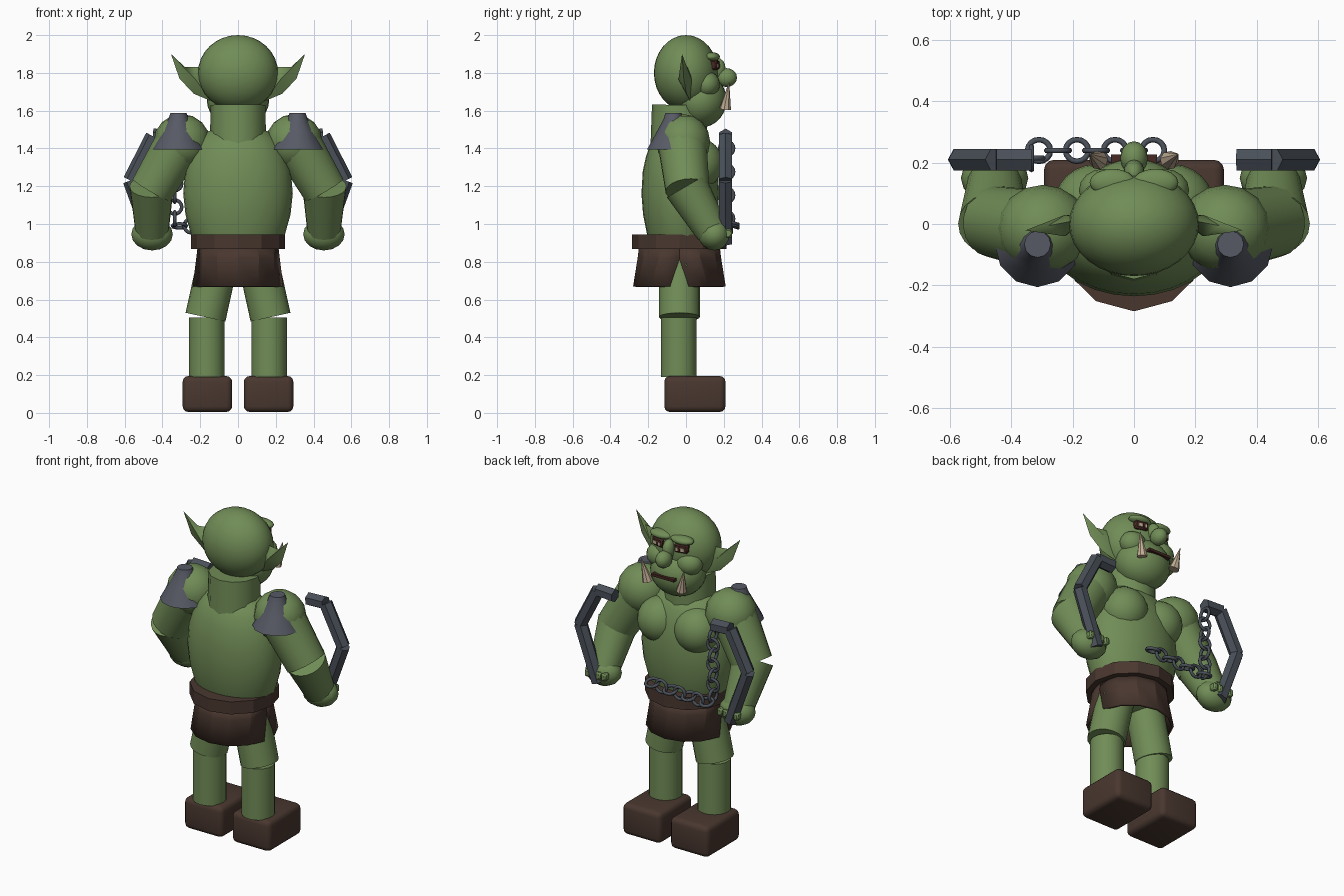
import bpy, bmesh, math
from mathutils import Vector, Matrix

if "Cube" in bpy.data.objects:
    bpy.data.objects.remove(bpy.data.objects["Cube"])


def mat(name, rgb):
    m = bpy.data.materials.new(name)
    m.diffuse_color = (*rgb, 1)
    m.use_nodes = True
    m.node_tree.nodes["Principled BSDF"].inputs["Base Color"].default_value = m.diffuse_color
    return m


GREEN = mat("green_skin", (0.165, 0.265, 0.095))
BROWN = mat("brown_leather", (0.066, 0.038, 0.028))
STEEL = mat("dark_steel", (0.068, 0.08, 0.1))
PLATE = mat("grey_plate", (0.095, 0.102, 0.13))
IVORY = mat("ivory", (0.55, 0.43, 0.3))
SOCKET = mat("dark_red_brown", (0.06, 0.02, 0.016))


def make(name, bm, m, smooth=40):
    bmesh.ops.recalc_face_normals(bm, faces=bm.faces)
    me = bpy.data.meshes.new(name)
    bm.to_mesh(me)
    bm.free()
    ob = bpy.data.objects.new(name, me)
    bpy.context.collection.objects.link(ob)
    me.materials.append(m)
    if smooth:
        bpy.ops.object.select_all(action='DESELECT')
        ob.select_set(True)
        bpy.context.view_layer.objects.active = ob
        bpy.ops.object.shade_smooth_by_angle(angle=math.radians(smooth))
    return ob


def ball(name, c, r, m, seg=24):
    bm = bmesh.new()
    bmesh.ops.create_uvsphere(bm, u_segments=seg, v_segments=seg // 2, radius=1)
    bmesh.ops.transform(bm, verts=bm.verts,
                        matrix=Matrix.Translation(c) @ Matrix.Diagonal((*r, 1)))
    return make(name, bm, m, 60)


def rod(name, a, b, r1, r2, m, seg=20, smooth=40):
    a, b = Vector(a), Vector(b)
    d = b - a
    bm = bmesh.new()
    bmesh.ops.create_cone(bm, cap_ends=True, segments=seg, radius1=r1, radius2=r2, depth=d.length)
    bmesh.ops.transform(bm, verts=bm.verts, matrix=Matrix.Translation((a + b) / 2)
                        @ d.to_track_quat('Z', 'Y').to_matrix().to_4x4())
    return make(name, bm, m, smooth)


def box(name, c, size, m, bevel=0.0, seg=3, rot=None):
    bm = bmesh.new()
    bmesh.ops.create_cube(bm, size=1)
    bmesh.ops.scale(bm, verts=bm.verts, vec=size)
    if bevel:
        bmesh.ops.bevel(bm, geom=bm.edges[:], offset=bevel, segments=seg, profile=0.5, affect='EDGES')
    bmesh.ops.transform(bm, verts=bm.verts,
                        matrix=Matrix.Translation(c) @ (rot or Matrix.Identity(4)))
    return make(name, bm, m, 40 if bevel else 0)


def lathe(name, profile, c, sy, m, seg=28, smooth=40):
    """Closed stack of elliptical rings; profile is (radius, height)."""
    bm = bmesh.new()
    rings = [[bm.verts.new((c[0] + r * math.cos(2 * math.pi * i / seg),
                            c[1] + sy * r * math.sin(2 * math.pi * i / seg), z))
              for i in range(seg)] for r, z in profile]
    for p, q in zip(rings, rings[1:]):
        for i in range(seg):
            j = (i + 1) % seg
            bm.faces.new((p[i], p[j], q[j], q[i]))
    bm.faces.new(rings[0])
    bm.faces.new(rings[-1])
    return make(name, bm, m, smooth)


def link(name, c, normal, m):
    """One chain ring."""
    n, k, R, r = 16, 6, 0.037, 0.0095
    q = Vector(normal).to_track_quat('Z', 'Y')
    bm = bmesh.new()
    g = []
    for i in range(n):
        t = 2 * math.pi * i / n
        g.append([bm.verts.new(Vector(c) + q @ Vector((
            (R + r * math.cos(2 * math.pi * j / k)) * math.cos(t),
            (R + r * math.cos(2 * math.pi * j / k)) * math.sin(t),
            r * math.sin(2 * math.pi * j / k)))) for j in range(k)])
    for i in range(n):
        for j in range(k):
            a, b = (i + 1) % n, (j + 1) % k
            bm.faces.new((g[i][j], g[a][j], g[a][b], g[i][b]))
    return make(name, bm, m, 80)


# Torso, neck and head
lathe("torso", [(.22, .88), (.25, .95), (.278, 1.05), (.29, 1.16), (.28, 1.28), (.255, 1.36),
                (.22, 1.43), (.16, 1.49), (.06, 1.52)], (0, -.03), .71, GREEN)
rod("neck", (0, -.04, 1.36), (0, -.035, 1.63), .15, .145, GREEN, 12)
ball("cranium", (0, 0, 1.8), (.212, .17, .2), GREEN, 32)
ball("jaw", (0, .075, 1.655), (.165, .14, .145), GREEN, 28)
ball("nose", (0, .215, 1.775), (.045, .055, .05), GREEN, 16)
ball("nose_bridge", (0, .165, 1.82), (.035, .045, .06), GREEN, 16)
box("mouth", (0, .212, 1.665), (.15, .03, .016), SOCKET)

# Belt and two skirt panels with side slits
rod("belt", (0, -.035, .868), (0, -.035, .945), .25, .25, BROWN, 12, 25)
for label, base in (("front", 90), ("back", 270)):
    bm = bmesh.new()
    rows = []
    for z, r, gap in ((.87, .215, 0), (.82, .221, 0), (.67, .245, 12)):
        rows.append([])
        for i in range(7):
            t = math.radians(base + (i - 3) / 3 * (90 - gap))
            rows[-1].append(bm.verts.new((r * math.cos(t), -.035 + r * math.sin(t), z)))
    for p, q in zip(rows, rows[1:]):
        for i in range(6):
            bm.faces.new((p[i], p[i + 1], q[i + 1], q[i]))
    skirt = make("skirt_" + label, bm, BROWN, 25)
    sol = skirt.modifiers.new("thickness", 'SOLIDIFY')
    sol.thickness = .015
ball("hips", (0, -.035, .85), (.2, .18, .1), GREEN, 20)

for s, side in ((-1, "left"), (1, "right")):
    # Legs
    rod("thigh_" + side, (s * .172, -.035, .507), (s * .09, -.035, .88), .108, .108, GREEN)
    rod("calf_" + side, (s * .165, -.038, .19), (s * .165, -.038, .505), .094, .094, GREEN)
    box("shoe_" + side, (s * .162, .047, .1), (.262, .324, .19), BROWN, .03)

    # Chest and arms
    ball("chest_" + side, (s * .125, .065, 1.32), (.135, .13, .135), GREEN)
    ball("shoulder_" + side, (s * .297, -.015, 1.435), (.15, .143, .147), GREEN, 16)
    rod("upper_arm_" + side, (s * .31, -.02, 1.43), (s * .457, .008, 1.18), .13, .117, GREEN)
    rod("forearm_" + side, (s * .457, 0, 1.2), (s * .455, .14, .96), .117, .088, GREEN)
    ball("hand_" + side, (s * .455, .15, .945), (.11, .085, .085), GREEN, 16)
    for i in range(4):
        box("finger_" + side, (s * (.395 + i * .037), .222, .95), (.033, .045, .045), GREEN, .008, 1)

    # Flared shoulder plate
    lathe("shoulder_plate_" + side, [(.14, 1.395), (.088, 1.49), (.053, 1.555), (.043, 1.587)],
          (s * .315, -.066), 1, PLATE, 12, 30)

    # Bent hexagonal bar held in the fist
    path = [(.45, .9), (.57, 1.23), (.45, 1.465), (.335, 1.46)]
    for a, b in zip(path, path[1:]):
        rod("bar_" + side, (s * a[0], .21, a[1]), (s * b[0], .21, b[1]), .04, .04, STEEL, 6, 20)

    # Face details
    box("eye_socket_" + side, (s * .078, .15, 1.842), (.082, .04, .052), SOCKET, .008, 1,
        Matrix.Rotation(-s * .2, 4, 'Z'))
    box("eye_" + side, (s * .078, .17, 1.838), (.055, .008, .02), IVORY,
        rot=Matrix.Rotation(-s * .2, 4, 'Z'))
    box("pupil_" + side, (s * .073, .174, 1.838), (.014, .006, .02), SOCKET)
    ball("brow_" + side, (s * .07, .135, 1.885), (.075, .045, .025), GREEN, 16)
    ball("cheek_" + side, (s * .1, .11, 1.74), (.08, .07, .07), GREEN, 16)
    rod("tusk_" + side, (s * .115, .208, 1.61), (s * .145, .228, 1.75), .031, .001, IVORY, 8, 20)

    # Leaf-shaped ear with a ridge in front and behind
    outline = [(.17, 1.83), (.225, 1.83), (.28, 1.83), (.355, 1.9),
               (.31, 1.77), (.235, 1.69), (.14, 1.65)]
    bm = bmesh.new()
    rim = [bm.verts.new((s * x, .05 - .2 * x, z)) for x, z in outline]
    for dy in (-.045, .025):
        mid = bm.verts.new((s * .225, .005 + dy, 1.765))
        for i in range(7):
            bm.faces.new((rim[i], rim[(i + 1) % 7], mid))
    make("ear_" + side, bm, GREEN, 50)

# Chain hanging from one bar and swinging across the belly
for i in range(7):
    link("chain_hanging", (-.335, .215, 1.4 - i * .062), (0, 1, 0) if i % 2 else (1, 0, 0), STEEL)
for i in range(7):
    sag = .02 * (i / 6) ** 2
    link("chain_across", (-.31 + i * .062, .24, .99 + sag), (0, 1, 0) if i % 2 else (0, .3, 1), STEEL)
